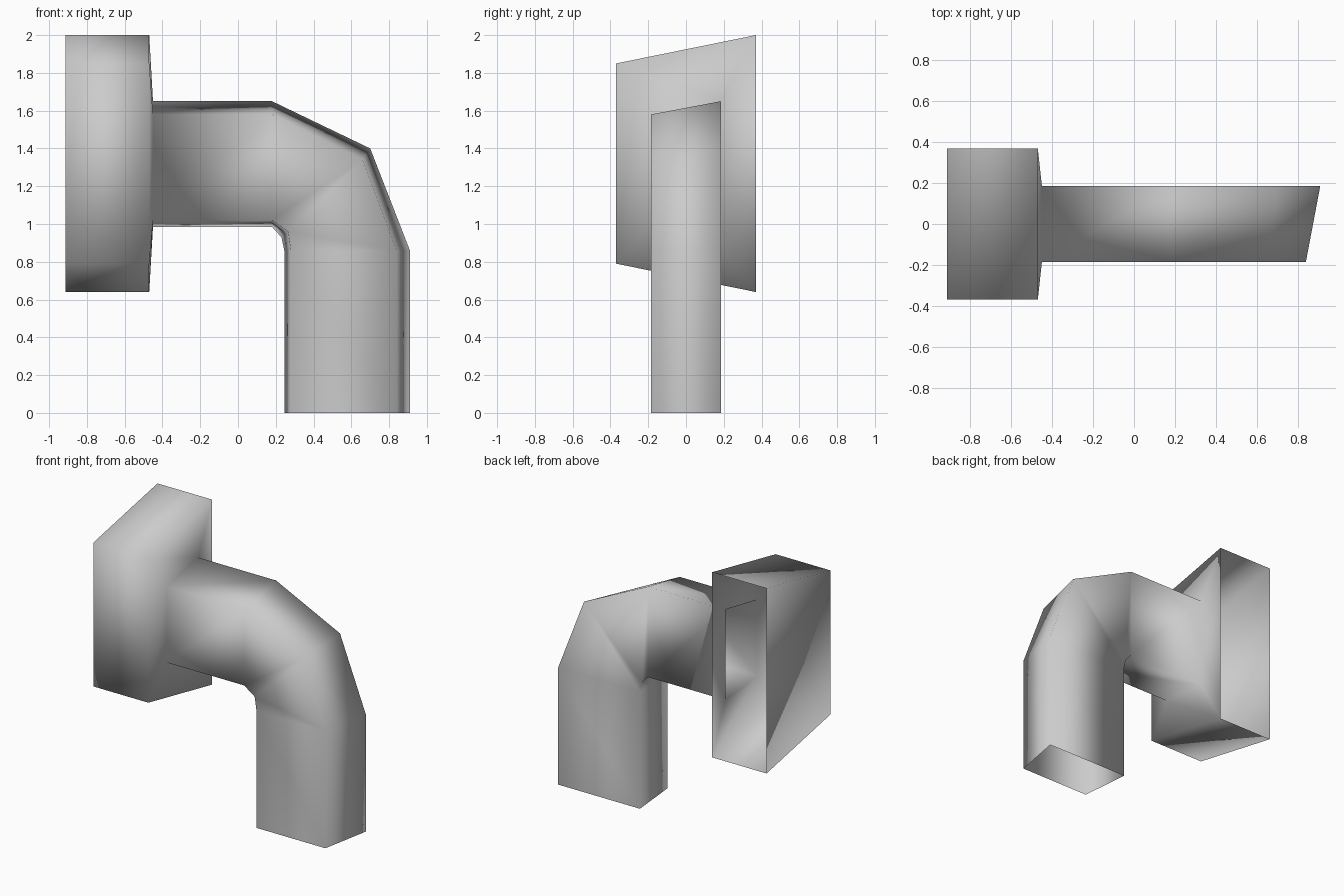
import bpy
import bmesh

cube = bpy.data.objects.get("Cube")
if cube:
    bpy.data.objects.remove(cube, do_unlink=True)

grey = bpy.data.materials.new("plain_grey")
grey.use_nodes = True
colour = (0.6, 0.6, 0.6, 1.0)
grey.diffuse_color = colour
grey.node_tree.nodes["Principled BSDF"].inputs["Base Color"].default_value = colour

FLANGE_Y, PIPE_Y = 0.37, 0.185
bm = bmesh.new()


def section(depth, back_outer, back_inner, front_inner, front_outer):
    """Four-sided section, wide at the back and narrow at the front."""
    corners = [(back_outer, depth), (back_inner, depth),
               (front_inner, -depth), (front_outer, -depth)]
    return [bm.verts.new((x, y, z)) for (x, z), y in corners]


def upright(depth, x, back, front):
    """Section standing at one x, given its back and front heights."""
    return section(depth, (x, back[1]), (x, back[0]), (x, front[0]), (x, front[1]))


def bridge(a, b, skip=()):
    for i in range(4):
        if i not in skip:
            j = (i + 1) % 4
            bm.faces.new((a[i], a[j], b[j], b[i]))


# Wide flange box: closed outer end, open back
outer_end = upright(FLANGE_Y, -0.914, (0.64, 2.0), (0.79, 1.85))
inner_end = upright(FLANGE_Y, -0.47, (0.64, 2.0), (0.79, 1.85))
bm.faces.new(outer_end)
bridge(outer_end, inner_end, skip=(0,))

# Elbow pipe: horizontal run, bend, vertical run with an open foot
pipe = [
    upright(PIPE_Y, -0.45, (0.985, 1.65), (1.02, 1.58)),
    upright(PIPE_Y, 0.18, (0.985, 1.65), (1.02, 1.58)),
    section(PIPE_Y, (0.70, 1.40), (0.23, 0.93), (0.265, 0.96), (0.66, 1.34)),
    section(PIPE_Y, (0.91, 0.86), (0.245, 0.86), (0.28, 0.86), (0.84, 0.86)),
    section(PIPE_Y, (0.91, 0), (0.245, 0), (0.28, 0), (0.84, 0)),
]
rings = [inner_end] + pipe
for a, b in zip(rings, rings[1:]):
    bridge(a, b)

bmesh.ops.recalc_face_normals(bm, faces=bm.faces[:])
for face in bm.faces:
    face.smooth = True

mesh = bpy.data.meshes.new("flanged_elbow_pipe")
bm.to_mesh(mesh)
bm.free()
mesh.materials.append(grey)
bpy.context.collection.objects.link(bpy.data.objects.new("flanged_elbow_pipe", mesh))
